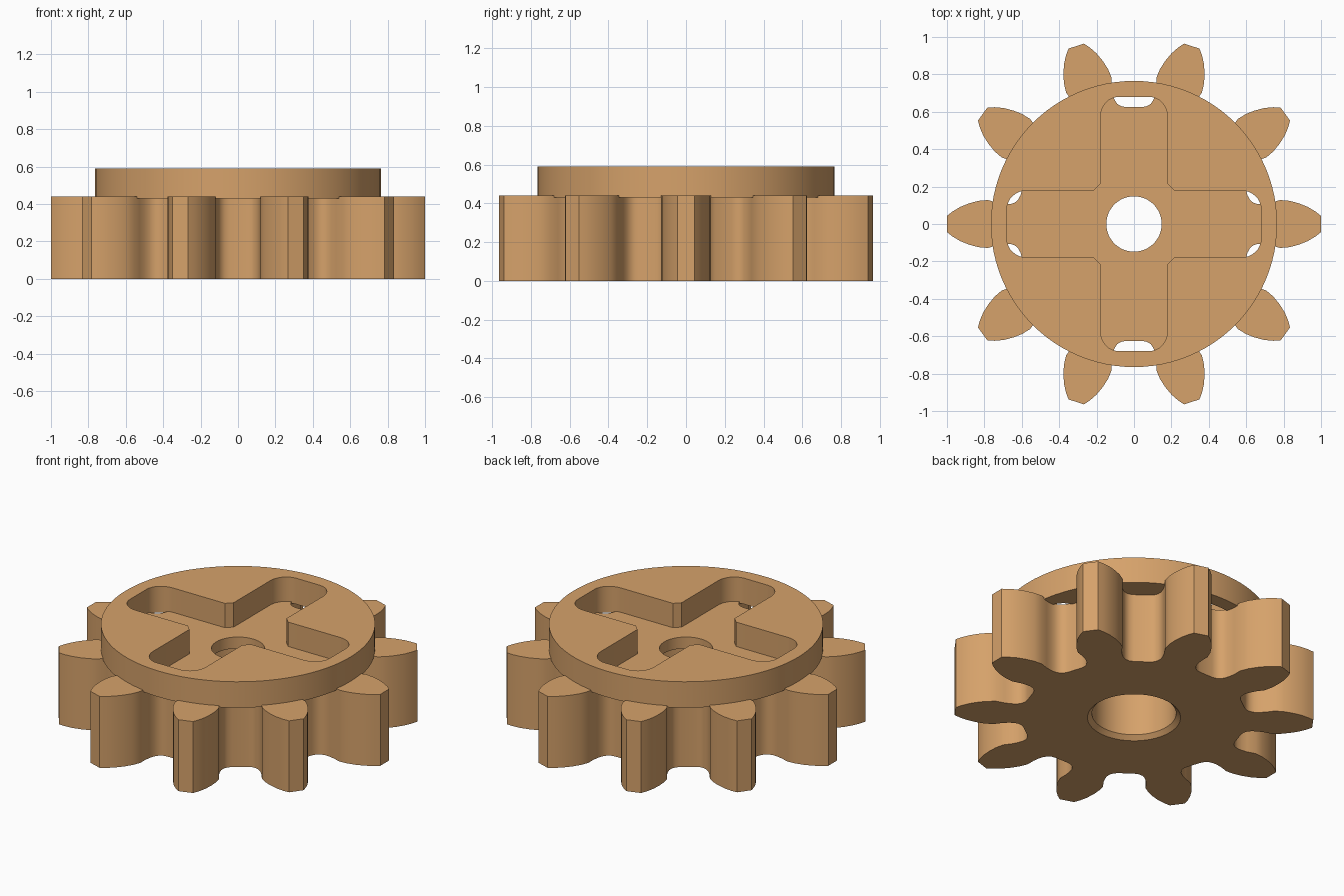
import bpy, bmesh, math

if "Cube" in bpy.data.objects:
    bpy.data.objects.remove(bpy.data.objects["Cube"])

clay = bpy.data.materials.new("tan")
clay.diffuse_color = (0.67, 0.36, 0.145, 1)
clay.use_nodes = True
clay.node_tree.nodes["Principled BSDF"].inputs["Base Color"].default_value = clay.diffuse_color


def circle(r, n=64):
    return [(r * math.cos(2 * math.pi * i / n), r * math.sin(2 * math.pi * i / n)) for i in range(n)]


def turn(p, a):
    return (p[0] * math.cos(a) - p[1] * math.sin(a), p[0] * math.sin(a) + p[1] * math.cos(a))


def ring_solid(name, outline, bottom, top, hole):
    """Extruded outline with a hole lofted through (loop, z) sections, bottom to top."""
    bm = bmesh.new()

    def loop(pts, z):
        vs = [bm.verts.new((x, y, z)) for x, y in pts]
        es = [bm.edges.new((vs[i - 1], vs[i])) for i in range(len(vs))]
        return vs, es

    def wall(a, b):
        for i in range(len(a)):
            bm.faces.new((a[i - 1], a[i], b[i], b[i - 1]))

    outer = [loop(outline, bottom), loop(outline, top)]
    inner = [loop(pts, z) for pts, z in hole]
    for rows in (outer, inner):
        for a, b in zip(rows, rows[1:]):
            wall(a[0], b[0])
    # flat caps between the outline and the hole
    for k, nz in ((0, -1), (-1, 1)):
        bmesh.ops.triangle_fill(bm, edges=outer[k][1] + inner[k][1],
                                use_beauty=True, normal=(0, 0, nz))
    bmesh.ops.recalc_face_normals(bm, faces=bm.faces[:])
    me = bpy.data.meshes.new(name)
    bm.to_mesh(me)
    bm.free()
    me.materials.append(clay)
    ob = bpy.data.objects.new(name, me)
    bpy.context.collection.objects.link(ob)
    bpy.ops.object.select_all(action='DESELECT')
    ob.select_set(True)
    bpy.context.view_layer.objects.active = ob
    bpy.ops.object.shade_smooth_by_angle(angle=math.radians(28))
    return ob


# Gear outline: one tooth flank pair plus a rounded valley, repeated ten times
flank = [(0.78, 0.128), (0.83, 0.124), (0.88, 0.111), (0.93, 0.091), (0.97, 0.067), (1.0, 0.043)]
valley = [(0.73, 0.119), (0.695, 0.114), (0.665, 0.105), (0.643, 0.09), (0.63, 0.07), (0.625, 0.045)]
unit = [(x, -y) for x, y in flank] + flank[::-1]
half = math.pi / 10
unit += [turn(p, half) for p in [(x, -y) for x, y in valley] + valley[::-1]]
gear_outline = [turn(p, 2 * half * k) for k in range(10) for p in unit]

# Gear body with a chamfered counterbore and a smaller bore at the top
ring_solid("gear_body", gear_outline, 0, 0.44,
           [(circle(0.26), 0), (circle(0.235), 0.025), (circle(0.235), 0.37),
            (circle(0.148), 0.37), (circle(0.148), 0.44)])

# Cross-shaped opening: four arms with rounded ends and clipped inner corners
W, L, RX, RY = 0.18, 0.68, 0.11, 0.10
end = [(L - RX + RX * math.sin(t), W - RY + RY * math.cos(t))
       for t in (math.pi / 2 * i / 8 for i in range(9))]
arm = [(0.215, -W)] + [(x, -y) for x, y in end] + end[::-1] + [(0.215, W)]
cross = [turn(p, math.pi / 2 * k) for k in range(4) for p in arm]

# Flange disc with the cross cut through it
ring_solid("flange_disc", circle(0.765, 96), 0.43, 0.59, [(cross, 0.43), (cross, 0.59)])
